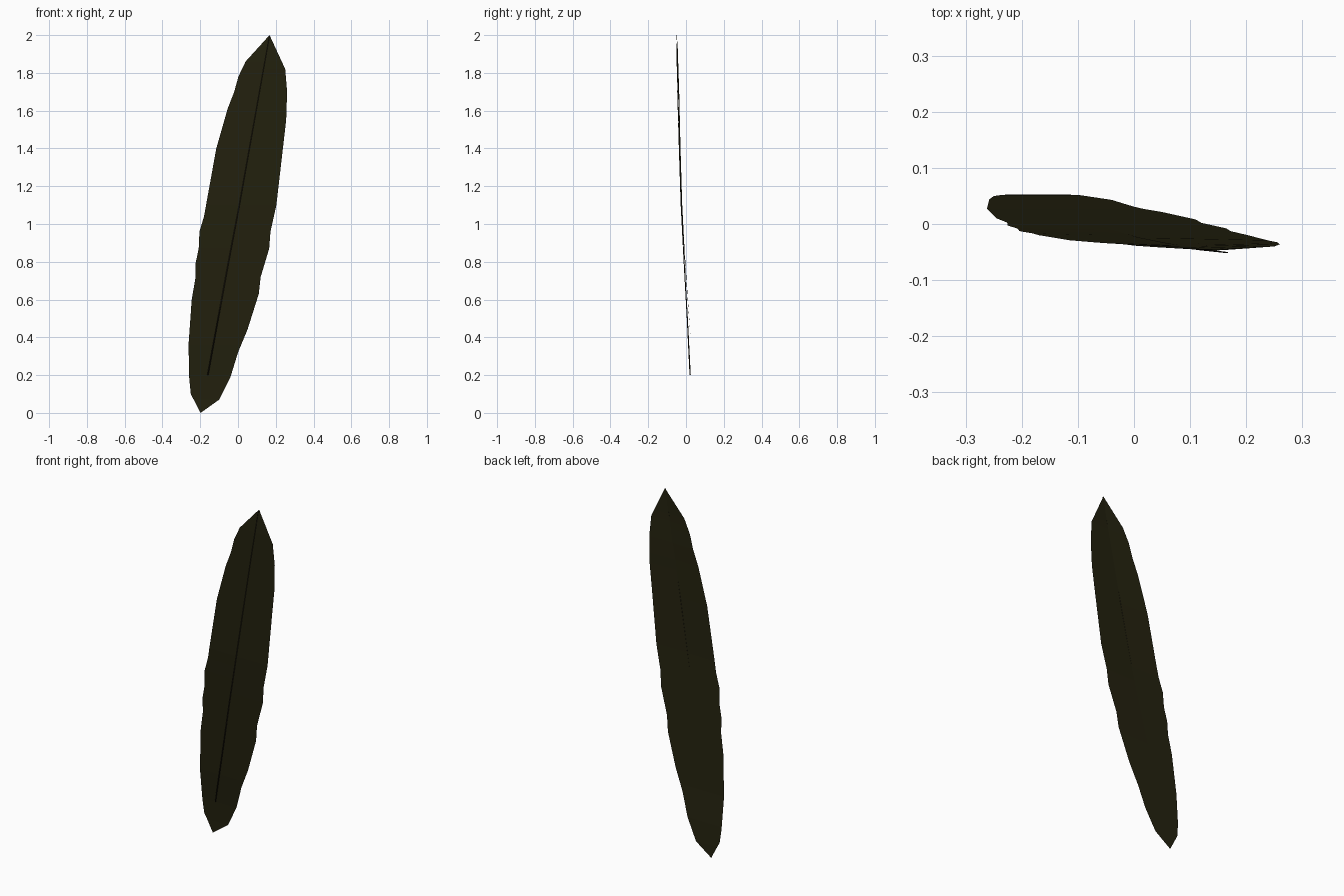
import bpy, bmesh

if "Cube" in bpy.data.objects:
    bpy.data.objects.remove(bpy.data.objects["Cube"])

# (z, x) outlines of the blade, and (z, y) / (z, x) lines of bend and midrib
LEFT = [(0, -.198), (.10, -.25), (.18, -.258), (.36, -.262), (.60, -.245), (.71, -.226), (.79, -.225),
        (.87, -.208), (.96, -.204), (1.04, -.18), (1.40, -.115), (1.61, -.055), (1.70, -.02),
        (1.78, .002), (1.86, .04), (2.0, .167)]
RIGHT = [(0, -.198), (.07, -.10), (.19, -.04), (.32, 0), (.44, .05), (.63, .11), (.72, .12),
         (.87, .165), (.96, .172), (1.10, .203), (1.55, .255), (1.70, .26), (1.82, .25), (2.0, .167)]
MID = [(0, -.198), (.2, -.16), (.8, -.05), (1.06, 0), (2.0, .167)]
BEND = [(0, .053), (.07, .052), (.19, .043), (.36, .027), (.63, .008), (.72, .002), (.87, -.008),
        (1.1, -.020), (1.4, -.029), (1.7, -.036), (2.0, -.046)]
RIB = [(.2, .022), (.5, .007), (.8, -.010), (1.1, -.026), (1.4, -.036), (1.7, -.045), (2.0, -.051)]


def at(line, z):
    """Linear interpolation along a (z, value) line."""
    for (z0, v0), (z1, v1) in zip(line, line[1:]):
        if z <= z1:
            return v0 + (v1 - v0) * max(0, z - z0) / (z1 - z0)
    return line[-1][1]


def material(name, rgb):
    m = bpy.data.materials.new(name)
    m.diffuse_color = (*rgb, 1)
    m.use_nodes = True
    m.node_tree.nodes["Principled BSDF"].inputs["Base Color"].default_value = m.diffuse_color
    return m


def make_object(name, bm, mat):
    me = bpy.data.meshes.new(name)
    bm.to_mesh(me)
    bm.free()
    me.materials.append(mat)
    ob = bpy.data.objects.new(name, me)
    bpy.context.collection.objects.link(ob)
    return ob


# Blade: thin bent sheet, folded slightly forward along the middle
bm = bmesh.new()
levels = sorted({z for z, _ in LEFT + RIGHT})
rows = []
for z in levels:
    y = at(BEND, z)
    if z in (levels[0], levels[-1]):
        v = bm.verts.new((at(MID, z), y, z))
        rows.append([v, v, v])
    else:
        fold = .006 * min(1, max(0, z - .4))
        rows.append([bm.verts.new((at(LEFT, z), y, z)),
                     bm.verts.new((at(MID, z), y - fold, z)),
                     bm.verts.new((at(RIGHT, z), y, z))])
for a, b in zip(rows, rows[1:]):
    for i in (0, 1):
        bm.faces.new(list(dict.fromkeys((a[i], a[i + 1], b[i + 1], b[i]))))
make_object("blade", bm, material("dark olive", (.017, .0155, .0045)))

# Midrib: thin four-sided tapering stem
bm = bmesh.new()
rings = []
for z, y in RIB:
    r = .0035 - .0012 * z
    x = at(MID, z)
    rings.append([bm.verts.new((x + dx * r, y + dy * r, z))
                  for dx, dy in ((1, 0), (0, 1), (-1, 0), (0, -1))])
for a, b in zip(rings, rings[1:]):
    for i in range(4):
        j = (i + 1) % 4
        bm.faces.new((a[i], a[j], b[j], b[i]))
bm.faces.new(rings[0][::-1])
bm.faces.new(rings[-1])
make_object("midrib", bm, material("dark brown", (.018, .014, .008)))
